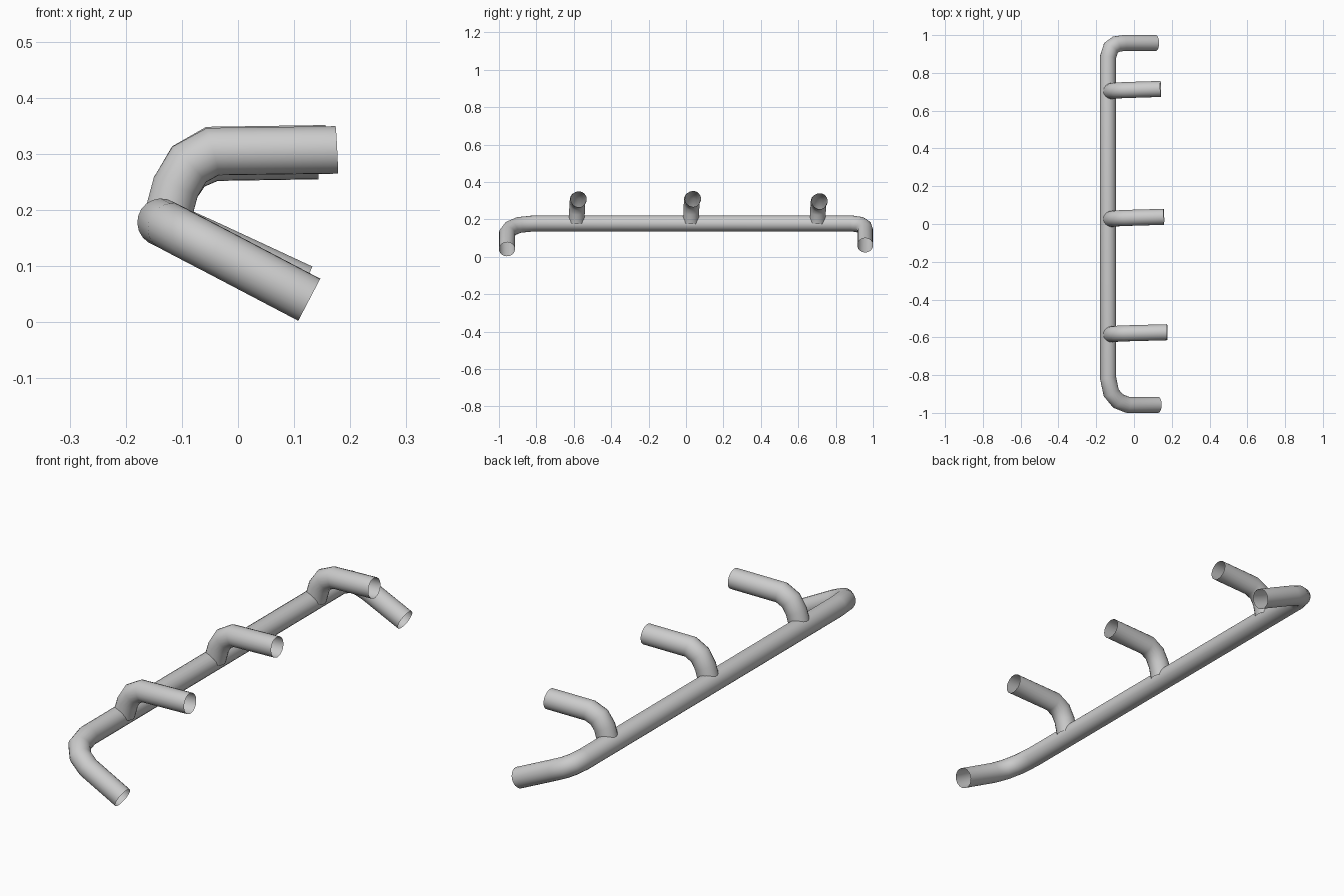
import bpy, bmesh, math
from mathutils import Vector

if "Cube" in bpy.data.objects:
    bpy.data.objects.remove(bpy.data.objects["Cube"])

SIDES = 20
R = 0.0425


def tube(name, points, end_normal=None):
    """Open-ended tube swept along a polyline with mitred rings."""
    pts = [Vector(p) for p in points]
    bm = bmesh.new()
    d = (pts[1] - pts[0]).normalized()
    u = d.orthogonal().normalized()
    v = d.cross(u)
    ring = [pts[0] + R * (u * math.cos(a) + v * math.sin(a))
            for a in (2 * math.pi * i / SIDES for i in range(SIDES))]
    prev = [bm.verts.new(c) for c in ring]
    for k in range(1, len(pts)):
        d = (pts[k] - pts[k - 1]).normalized()
        if k < len(pts) - 1:
            n = (d + (pts[k + 1] - pts[k]).normalized()).normalized()
        else:
            n = Vector(end_normal).normalized() if end_normal else d
        # slide the previous ring along the segment onto the mitre plane
        ring = [c + d * ((pts[k] - c).dot(n) / d.dot(n)) for c in ring]
        cur = [bm.verts.new(c) for c in ring]
        for i in range(SIDES):
            j = (i + 1) % SIDES
            bm.faces.new((prev[i], prev[j], cur[j], cur[i]))
        prev = cur
    me = bpy.data.meshes.new(name)
    bm.to_mesh(me)
    bm.free()
    ob = bpy.data.objects.new(name, me)
    bpy.context.collection.objects.link(ob)
    bpy.ops.object.select_all(action='DESELECT')
    ob.select_set(True)
    bpy.context.view_layer.objects.active = ob
    bpy.ops.object.shade_smooth_by_angle(angle=math.radians(40))
    return ob


# long collector pipe with both ends bent forward and down
tube("main_pipe", [
    (0.127, -0.957, 0.040), (-0.035, -0.957, 0.125), (-0.085, -0.937, 0.151),
    (-0.121, -0.893, 0.170), (-0.137, -0.815, 0.178),
    (-0.137, 0.885, 0.178), (-0.122, 0.932, 0.171), (-0.095, 0.952, 0.158),
    (-0.055, 0.958, 0.140), (0.115, 0.958, 0.061)])

# three elbow branches: y, end x, end z
for i, (y, ex, ez) in enumerate([(-0.577, 0.176, 0.307),
                                 (0.034, 0.158, 0.309),
                                 (0.711, 0.141, 0.297)]):
    dz = ez - 0.307
    tube("branch_pipe_%d" % (i + 1), [
        (-0.126, y - 0.008, 0.185), (-0.111, y - 0.006, 0.241),
        (-0.087, y - 0.004, 0.281 + dz * 0.5), (-0.045, y - 0.002, 0.304 + dz),
        (ex, y + 0.004, ez)], end_normal=(1, 0.02, 0.05))
